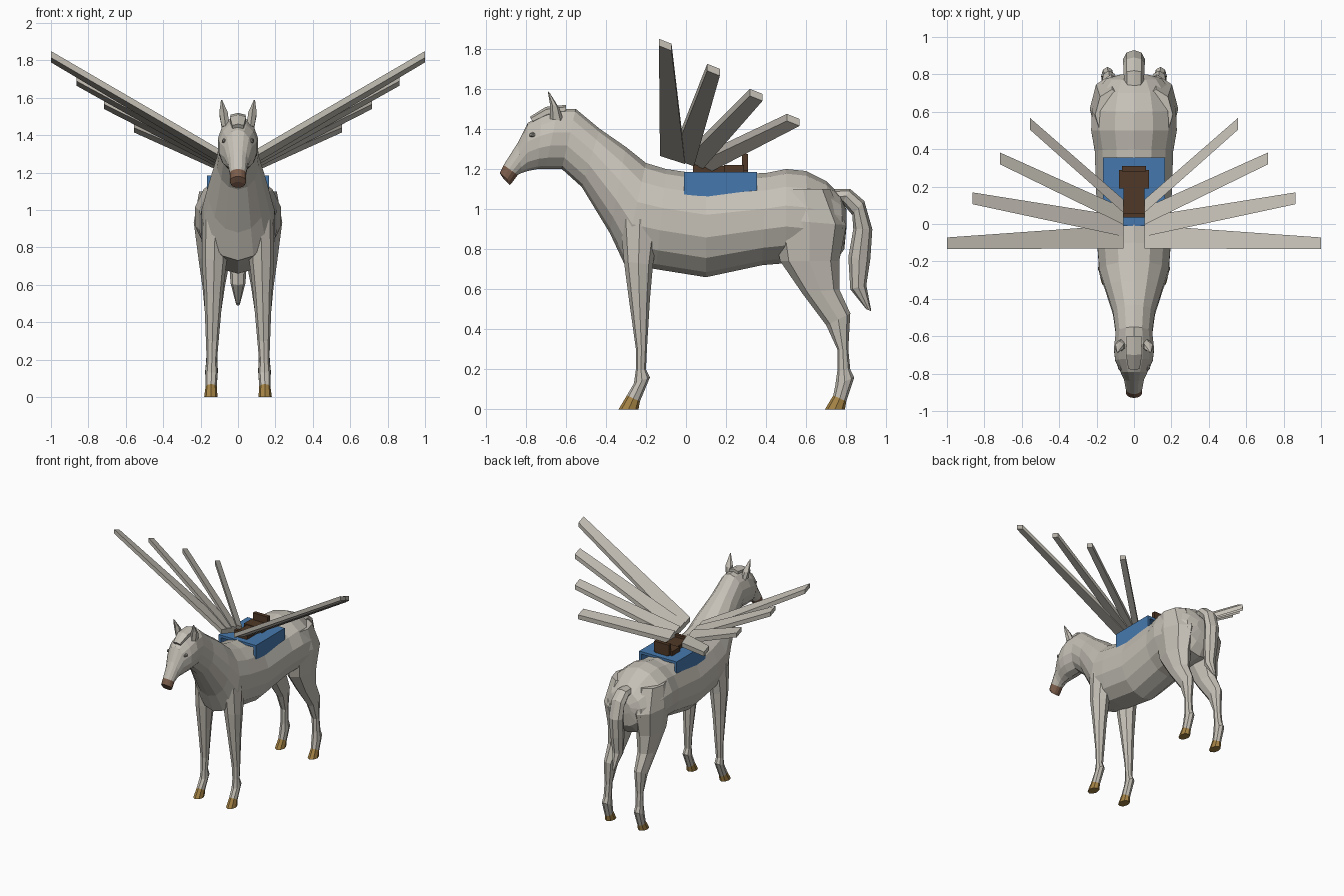
import bpy, bmesh, math
from mathutils import Vector

cube = bpy.data.objects.get("Cube")
if cube:
    bpy.data.objects.remove(cube, do_unlink=True)


def material(name, *rgb):
    mat = bpy.data.materials.new(name)
    mat.use_nodes = True
    mat.diffuse_color = (*rgb, 1)
    shader = next(n for n in mat.node_tree.nodes if n.type == 'BSDF_PRINCIPLED')
    shader.inputs["Base Color"].default_value = mat.diffuse_color
    return mat


coat = material("pale_grey_coat", 0.56, 0.53, 0.47)
eye_grey = material("eye_grey", 0.33, 0.31, 0.28)
muzzle_brown = material("muzzle_brown", 0.2, 0.11, 0.07)
hoof_ochre = material("hoof_ochre", 0.38, 0.23, 0.06)
leather = material("saddle_leather", 0.08, 0.04, 0.02)
cloth = material("blanket_blue", 0.06, 0.19, 0.42)


def finish(name, bm, mat):
    bmesh.ops.recalc_face_normals(bm, faces=bm.faces)
    mesh = bpy.data.meshes.new(name)
    bm.to_mesh(mesh)
    bm.free()
    mesh.materials.append(mat)
    obj = bpy.data.objects.new(name, mesh)
    bpy.context.collection.objects.link(obj)
    return obj


def bridge(name, loops, mat):
    """Skin a row of equal point loops and cap both ends."""
    bm = bmesh.new()
    loops = [[bm.verts.new(point) for point in loop] for loop in loops]
    for near, far in zip(loops, loops[1:]):
        for i in range(len(near)):
            bm.faces.new((near[i - 1], near[i], far[i], far[i - 1]))
    bm.faces.new(loops[0])
    bm.faces.new(loops[-1])
    return finish(name, bm, mat)


def loft(name, rings, mat, sides=8, shift=0, lean=0, side=1):
    """Ring: (y, z) of one edge, (y, z) of the opposite edge, half width."""
    loops = []
    for first, last, width in rings:
        first, last = Vector((0, *first)), Vector((0, *last))
        middle, arm = (first + last) / 2, (first - last) / 2
        middle.x = side * (shift + lean * middle.z)
        across = Vector((side * width, 0, 0))
        turns = [math.tau * i / sides for i in range(sides)]
        loops.append([middle + arm * math.cos(t) + across * math.sin(t) for t in turns])
    return bridge(name, loops, mat)


def box(name, lo, hi, mat):
    bm = bmesh.new()
    bmesh.ops.create_cube(bm, size=1)
    lo, hi = Vector(lo), Vector(hi)
    for v in bm.verts:
        v.co = (lo + hi) / 2 + v.co * (hi - lo)
    return finish(name, bm, mat)


def centred_box(name, half_width, front, rear, bottom, top, mat):
    box(name, (-half_width, front, bottom), (half_width, rear, top), mat)


# Torso, neck and head in one skin from rump to lips
lips = ((-0.91, 1.22), (-0.84, 1.17), 0.045)
body = [
    ((0.8, 1), (0.8, 0.9), 0.07),
    ((0.77, 1.07), (0.79, 0.8), 0.15),
    ((0.7, 1.14), (0.74, 0.73), 0.2),
    ((0.6, 1.19), (0.62, 0.72), 0.23),
    ((0.5, 1.2), (0.5, 0.73), 0.235),
    ((0.4, 1.18), (0.38, 0.72), 0.215),
    ((0.1, 1.17), (0.1, 0.66), 0.205),
    ((-0.1, 1.2), (-0.15, 0.7), 0.2),
    ((-0.2, 1.23), (-0.31, 0.73), 0.19),
    ((-0.3, 1.31), (-0.38, 0.88), 0.16),
    ((-0.43, 1.4), (-0.52, 1.11), 0.115),
    ((-0.55, 1.5), (-0.62, 1.2), 0.1),
    ((-0.64, 1.5), (-0.7, 1.2), 0.11),
    ((-0.72, 1.47), (-0.74, 1.2), 0.103),
    ((-0.79, 1.43), (-0.79, 1.19), 0.075),
    ((-0.84, 1.33), (-0.82, 1.18), 0.055),
    lips,
]
loft("body", body, coat, sides=14)
nose = ((-0.93, 1.18), (-0.87, 1.13), 0.045)
chin = ((-0.91, 1.15), (-0.88, 1.12), 0.035)
loft("muzzle", [lips, nose, chin], muzzle_brown, sides=14)

# Forelock and tail
forelock = [
    ((-0.6, 1.52), (-0.6, 1.48), 0.045),
    ((-0.7, 1.51), (-0.69, 1.46), 0.05),
    ((-0.78, 1.46), (-0.76, 1.43), 0.035),
]
loft("forelock", forelock, coat, sides=6)
tail = [
    ((0.73, 1.1), (0.74, 1.02), 0.05),
    ((0.82, 1.1), (0.78, 1.03), 0.055),
    ((0.89, 1.04), (0.83, 0.97), 0.058),
    ((0.93, 0.9), (0.835, 0.9), 0.058),
    ((0.92, 0.75), (0.81, 0.76), 0.05),
    ((0.9, 0.62), (0.82, 0.6), 0.04),
    ((0.925, 0.49), (0.9, 0.5), 0.01),
]
loft("tail", tail, coat)

# Leg rings run from the body down to the top of the hoof
front_leg = [
    ((-0.33, 0.95), (-0.13, 0.95), 0.07),
    ((-0.31, 0.74), (-0.165, 0.72), 0.067),
    ((-0.285, 0.55), (-0.18, 0.55), 0.05),
    ((-0.25, 0.3), (-0.195, 0.3), 0.034),
    ((-0.25, 0.2), (-0.2, 0.2), 0.028),
    ((-0.26, 0.13), (-0.18, 0.16), 0.033),
    ((-0.295, 0.07), (-0.23, 0.04), 0.03),
]
rear_leg = [
    ((0.45, 1.1), (0.72, 1.1), 0.09),
    ((0.43, 0.95), (0.8, 0.92), 0.115),
    ((0.47, 0.74), (0.765, 0.74), 0.085),
    ((0.58, 0.58), (0.765, 0.6), 0.06),
    ((0.7, 0.42), (0.82, 0.48), 0.043),
    ((0.755, 0.3), (0.81, 0.3), 0.03),
    ((0.755, 0.19), (0.82, 0.2), 0.03),
    ((0.745, 0.12), (0.84, 0.16), 0.034),
    ((0.735, 0.07), (0.8, 0.04), 0.03),
]
ear = [
    ((-0.68, 1.45), (-0.61, 1.44), 0.024),
    ((-0.68, 1.53), (-0.63, 1.5), 0.026),
    ((-0.69, 1.59), (-0.68, 1.58), 0.004),
]


def add_leg(part, label, side, rings):
    stance = dict(shift=0.145, lean=-0.025, side=side)
    loft(f"{part}_leg_{label}", rings, coat, **stance)
    ankle = rings[-1]
    toe = ankle[0][0] - 0.042
    sole = ((toe, 0), (toe + 0.1, 0), 0.036)
    loft(f"{part}_hoof_{label}", [ankle, sole], hoof_ochre, **stance)


def add_feather(label, side, n):
    """Tapered blade; each further back is shorter, lower and swept more."""
    front, chord = -0.13 + 0.063 * n, 0.125 - 0.018 * n
    tip = Vector((side * (1 - 0.13 * n - 0.006 * n * n),
                  -0.135 + 0.255 * n - 0.014 * n * n, 1.85 - 0.125 * n))
    root = Vector((side * 0.055, front, 1.3 - 0.012 * n))
    thick = Vector((0, 0, -0.035))
    loops = []
    for corner, back in ((root, Vector((0, chord, -0.04))), (tip, Vector((0, 0.063, -0.025)))):
        loops.append([corner, corner + back, corner + back + thick, corner + thick])
    bridge(f"wing_feather_{n + 1}_{label}", loops, coat)


def add_eye(label, side):
    bm = bmesh.new()
    bmesh.ops.create_icosphere(bm, subdivisions=1, radius=0.02)
    bmesh.ops.scale(bm, vec=(0.7, 1, 0.7), verts=bm.verts)
    bmesh.ops.translate(bm, vec=(side * 0.074, -0.765, 1.37), verts=bm.verts)
    finish(f"eye_{label}", bm, eye_grey)


def add_flap(label, side):
    """Hanging side of the blanket, with a longer rear corner."""
    inner, outer = sorted((side * 0.145, side * 0.165))
    flap = box(f"blanket_flap_{label}", (inner, -0.01, 1.07), (outer, 0.355, 1.18), cloth)
    for v in flap.data.vertices:
        if v.co.y > 0 and v.co.z < 1.1:
            v.co.z -= 0.02


# Paired parts
for label, side in (("left", 1), ("right", -1)):
    add_leg("front", label, side, front_leg)
    add_leg("rear", label, side, rear_leg)
    loft(f"ear_{label}", ear, coat, sides=6, shift=-0.15, lean=0.15, side=side)
    add_eye(label, side)
    add_flap(label, side)
    for n in range(4):
        add_feather(label, side, n)

# Blanket top and saddle
centred_box("blanket_top", 0.165, -0.01, 0.355, 1.165, 1.185, cloth)
centred_box("saddle_seat", 0.055, 0.035, 0.31, 1.18, 1.215, leather)
centred_box("saddle_rear", 0.08, 0.19, 0.29, 1.18, 1.22, leather)
centred_box("saddle_pommel", 0.06, 0.035, 0.06, 1.2, 1.235, leather)
centred_box("saddle_cantle", 0.065, 0.28, 0.31, 1.19, 1.275, leather)
